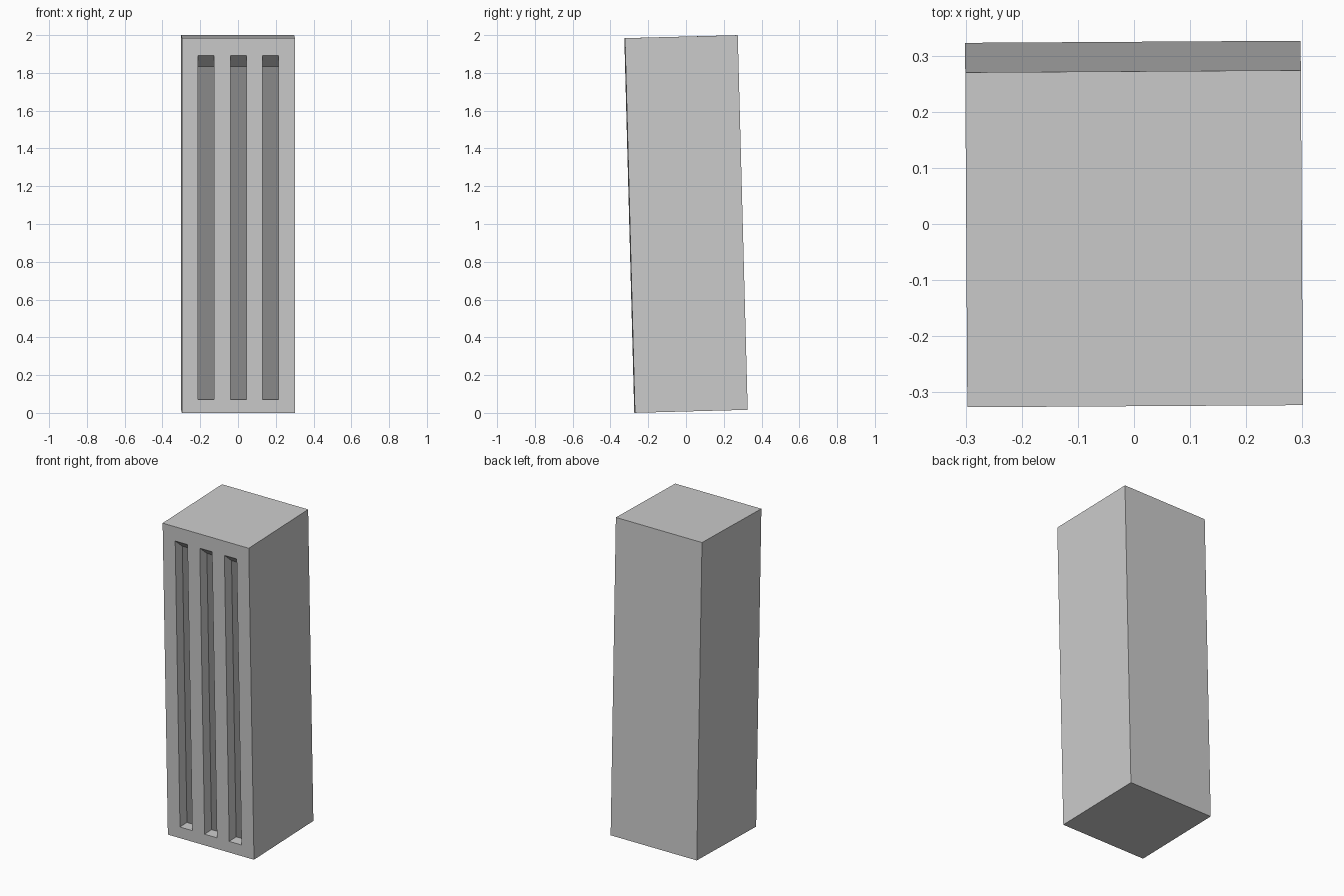
import bpy, bmesh
from math import radians

if "Cube" in bpy.data.objects:
    bpy.data.objects.remove(bpy.data.objects["Cube"])

W, D, H = 0.598, 0.597, 1.984      # body size
SLOT_DEPTH, SLOPE = 0.07, 0.062    # recess depth, drop of the sloped ceiling

bm = bmesh.new()

# Front panel: seven equal strips, with a margin row above and below the slots
xs = [-W / 2 + W * i / 7 for i in range(8)]
zs = [-H / 2, -H / 2 + 0.071, -H / 2 + 1.893, H / 2]
grid = [[bm.verts.new((x, -D / 2, z)) for x in xs] for z in zs]
slots = []
for r in range(3):
    for c in range(7):
        face = bm.faces.new((grid[r][c], grid[r][c + 1],
                             grid[r + 1][c + 1], grid[r + 1][c]))
        if r == 1 and c % 2 == 1:
            slots.append(face)

# Sides, top and bottom pulled back from the outline, then the back closed
rim = [e for e in bm.edges if e.is_boundary]
ext = bmesh.ops.extrude_edge_only(bm, edges=rim)["geom"]
back_verts = [g for g in ext if isinstance(g, bmesh.types.BMVert)]
bmesh.ops.translate(bm, verts=back_verts, vec=(0, D, 0))
back_edges = [e for e in bm.edges if e.is_boundary]
bmesh.ops.contextual_create(bm, geom=back_edges)

# Recessed slots with a dark back and a sloping ceiling
for face in slots:
    ext = bmesh.ops.extrude_discrete_faces(bm, faces=[face])["faces"][0]
    ext.material_index = 1
    top = max(v.co.z for v in ext.verts)
    for v in ext.verts:
        v.co.y += SLOT_DEPTH
        if v.co.z > top - 0.01:
            v.co.z -= SLOPE

bmesh.ops.recalc_face_normals(bm, faces=bm.faces[:])
mesh = bpy.data.meshes.new("slotted_block")
bm.to_mesh(mesh)
bm.free()

# Body grey and dark slot backs
for name, shade in (("body_grey", 0.8), ("slot_dark", 0.26)):
    mat = bpy.data.materials.new(name)
    mat.diffuse_color = (shade, shade, shade, 1)
    mat.use_nodes = True
    mat.node_tree.nodes["Principled BSDF"].inputs["Base Color"].default_value = mat.diffuse_color
    mesh.materials.append(mat)

# Slightly leaning block
block = bpy.data.objects.new("slotted_block", mesh)
block.location = (0, 0, 1)
block.rotation_euler = (radians(1.52), 0, radians(0.36))
bpy.context.collection.objects.link(block)
